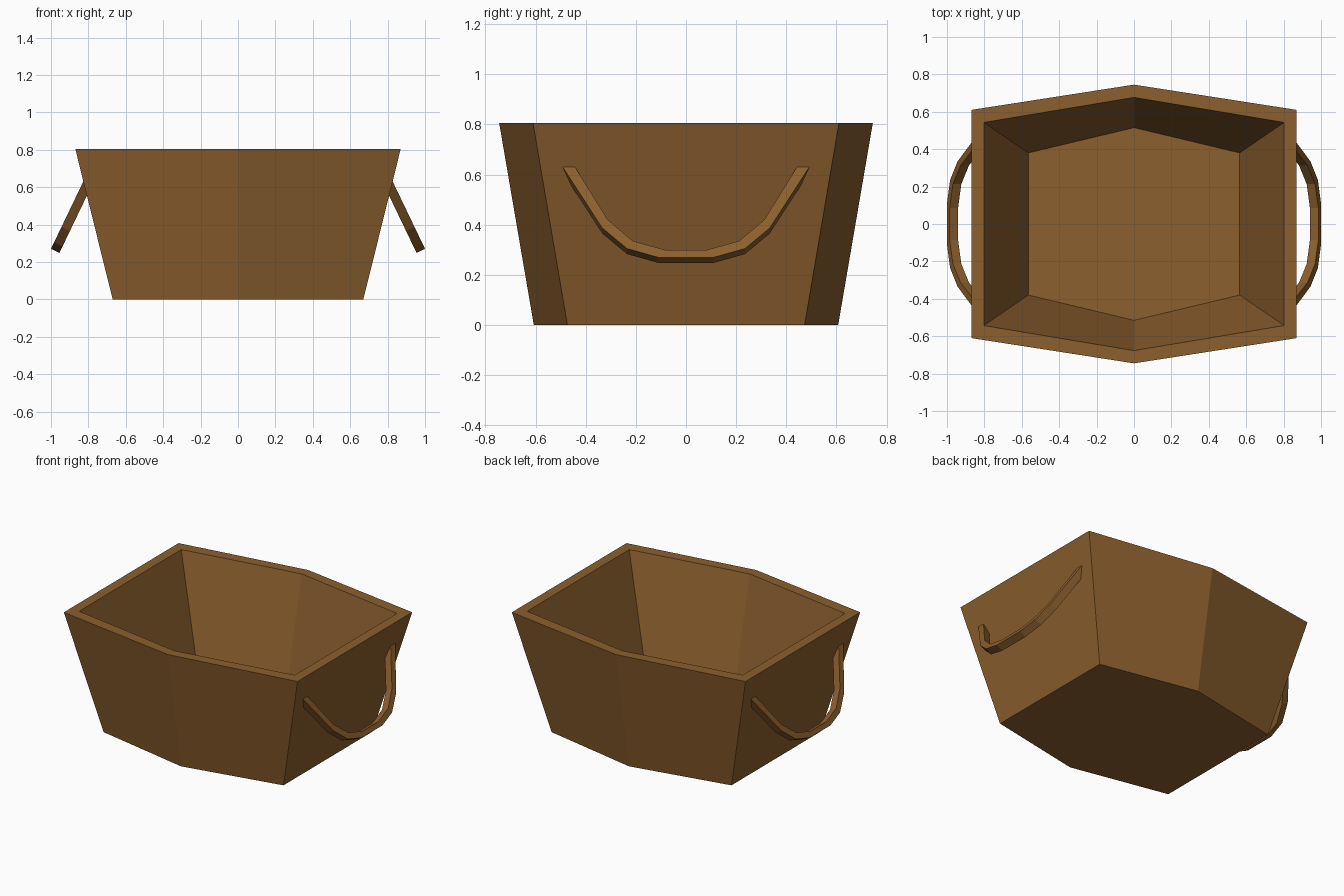
import bpy

if "Cube" in bpy.data.objects:
    bpy.data.objects.remove(bpy.data.objects["Cube"])

wood = bpy.data.materials.new("brown wood")
wood.diffuse_color = (0.26, 0.115, 0.027, 1)
wood.use_nodes = True
wood.node_tree.nodes["Principled BSDF"].inputs["Base Color"].default_value = wood.diffuse_color


def make_object(name, verts, faces):
    mesh = bpy.data.meshes.new(name)
    mesh.from_pydata(verts, [], faces)
    mesh.materials.append(wood)
    mesh.update()
    obj = bpy.data.objects.new(name, mesh)
    bpy.context.collection.objects.link(obj)
    return obj


def hexagon(x, y_corner, y_mid, z):
    return [(x, -y_corner, z), (x, y_corner, z), (0, y_mid, z),
            (-x, y_corner, z), (-x, -y_corner, z), (0, -y_mid, z)]


def skin(rings):
    # Join equal-sized rings with quads and cap both ends
    n = len(rings[0])
    verts = [v for r in rings for v in r]
    faces = [list(range(n))[::-1]]
    for k in range(len(rings) - 1):
        for i in range(n):
            j = (i + 1) % n
            faces.append([k * n + i, k * n + j, (k + 1) * n + j, (k + 1) * n + i])
    faces.append(list(range((len(rings) - 1) * n, len(rings) * n)))
    return verts, faces


# Tub: outer bottom, outer rim, inner rim, inner floor
make_object("tub", *skin([
    hexagon(0.67, 0.473, 0.607, 0.0),
    hexagon(0.87, 0.61, 0.745, 0.805),
    hexagon(0.803, 0.543, 0.677, 0.805),
    hexagon(0.565, 0.38, 0.515, 0.10),
]))

# Handles: tilted U bars, (y, z) of the lower and upper edge of the outer face
half = [((0.11, 0.27), (0.085, 0.30)), ((0.235, 0.305), (0.213, 0.336)),
        ((0.334, 0.387), (0.312, 0.42)), ((0.511, 0.66), (0.461, 0.66))]
path = [((-a[0], a[1]), (-b[0], b[1])) for a, b in reversed(half)] + half


def handle_ring(low, high, side):
    def outer(p):
        return (1.0 - (p[1] - 0.27) * 0.48, p[0], p[1])
    a, b = outer(low), outer(high)
    ring = [a, b, (b[0] - 0.045, b[1], b[2] - 0.022), (a[0] - 0.045, a[1], a[2] - 0.022)]
    if side < 0:
        ring = [(-x, y, z) for x, y, z in reversed(ring)]
    return ring


for name, side in (("right_handle", 1), ("left_handle", -1)):
    handle = make_object(name, *skin([handle_ring(a, b, side) for a, b in path]))
    # Make face directions consistent
    import bmesh
    bm = bmesh.new()
    bm.from_mesh(handle.data)
    bmesh.ops.recalc_face_normals(bm, faces=bm.faces)
    bm.to_mesh(handle.data)
    bm.free()
